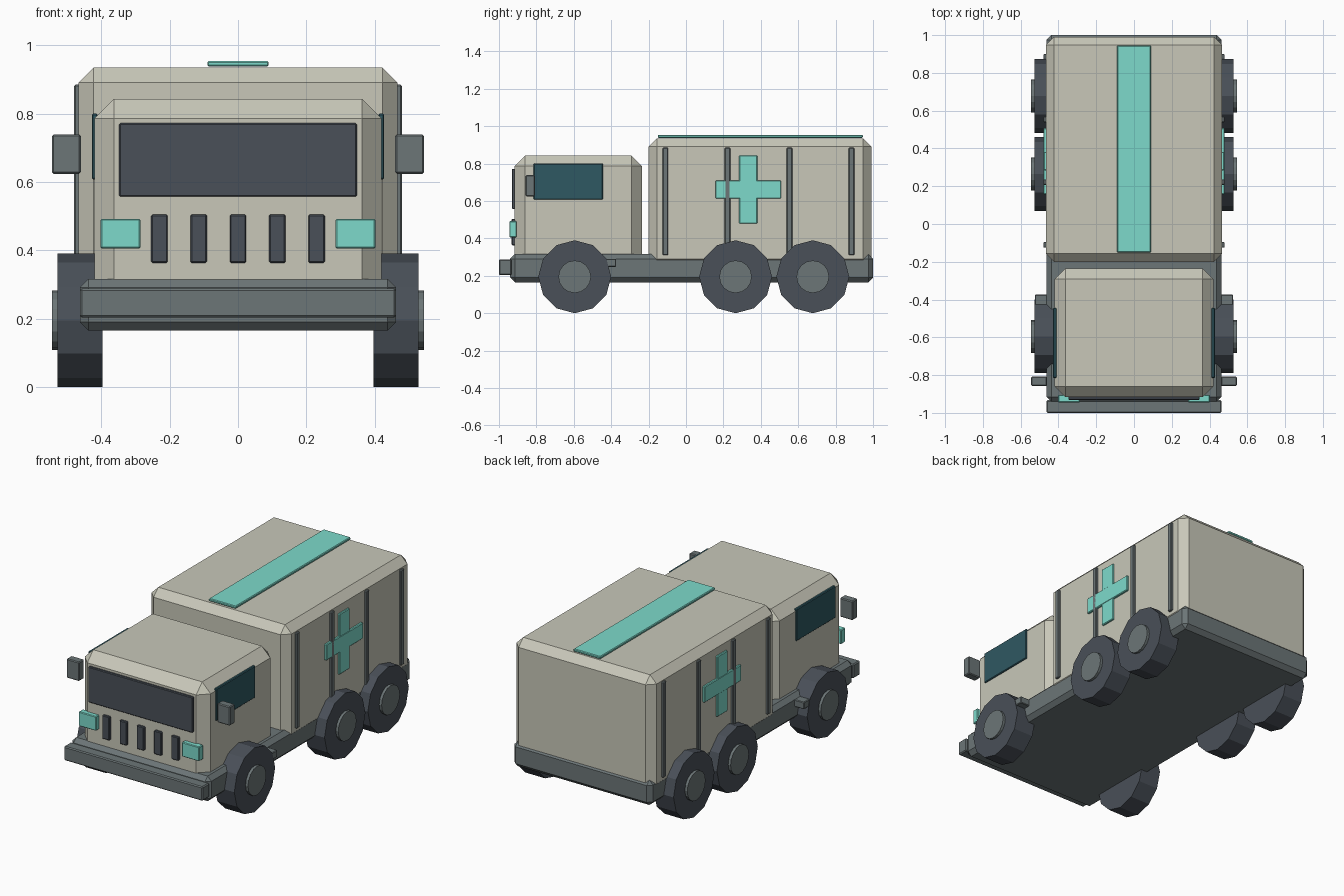
import bpy, bmesh, math
from mathutils import Matrix

if "Cube" in bpy.data.objects:
    bpy.data.objects.remove(bpy.data.objects["Cube"])


def material(name, r, g, b):
    m = bpy.data.materials.new(name)
    m.diffuse_color = (r, g, b, 1)
    m.use_nodes = True
    m.node_tree.nodes["Principled BSDF"].inputs["Base Color"].default_value = m.diffuse_color
    return m


CREAM = material("cream_paint", 0.58, 0.575, 0.485)
TEAL = material("teal_paint", 0.205, 0.70, 0.597)
DARK = material("dark_rubber", 0.067, 0.08, 0.098)
STEEL = material("steel", 0.15, 0.18, 0.185)
GLASS = material("blue_glass", 0.028, 0.098, 0.122)


def finish(name, bm, mat):
    me = bpy.data.meshes.new(name)
    bmesh.ops.recalc_face_normals(bm, faces=bm.faces)
    bm.to_mesh(me)
    bm.free()
    me.materials.append(mat)
    ob = bpy.data.objects.new(name, me)
    bpy.context.collection.objects.link(ob)
    return ob


def box(name, x, y, z, mat, bevel=0.004):
    """Chamfered box from (min, max) ranges."""
    bm = bmesh.new()
    bmesh.ops.create_cube(bm, size=1)
    for v in bm.verts:
        v.co = [(a + b) / 2 + c * (b - a) for (a, b), c in zip((x, y, z), v.co)]
    bmesh.ops.bevel(bm, geom=bm.edges[:], offset=bevel, segments=1,
                    affect='EDGES', clamp_overlap=True)
    return finish(name, bm, mat)


def pair(name, x, y, z, mat, bevel=0.004):
    """The same box on both sides of the truck."""
    box(name + "_right", x, y, z, mat, bevel)
    box(name + "_left", (-x[1], -x[0]), y, z, mat, bevel)


def disc(name, x0, x1, y, z, r, sides, mat):
    """Cylinder along x with one vertex at the top."""
    bm = bmesh.new()
    bmesh.ops.create_cone(bm, cap_ends=True, segments=sides, radius1=r, radius2=r,
                          depth=abs(x1 - x0))
    bmesh.ops.transform(bm, verts=bm.verts, matrix=Matrix.Translation(((x0 + x1) / 2, y, z))
                        @ Matrix.Rotation(math.pi / 2, 4, 'Y'))
    return finish(name, bm, mat)


# Main bodies
box("chassis", (-0.463, 0.463), (-0.94, 1.0), (0.165, 0.316), STEEL, 0.025)
box("front_bumper", (-0.463, 0.463), (-1.0, -0.933), (0.203, 0.288), STEEL, 0.006)
box("cab", (-0.42, 0.42), (-0.917, -0.235), (0.255, 0.843), CREAM, 0.057)
box("cargo_box", (-0.467, 0.467), (-0.2, 0.991), (0.245, 0.935), CREAM, 0.044)
box("roof_stripe", (-0.09, 0.09), (-0.15, 0.945), (0.938, 0.954), TEAL)

# Cab front
box("windshield", (-0.348, 0.348), (-0.931, -0.905), (0.557, 0.772), DARK)
for i in range(5):
    c = (i - 2) * 0.115
    box(f"grille_bar_{i + 1}", (c - 0.024, c + 0.024), (-0.932, -0.905), (0.363, 0.505), DARK)
pair("headlight", (0.286, 0.402), (-0.945, -0.905), (0.405, 0.492), TEAL)

# Cab sides
pair("side_window", (0.41, 0.428), (-0.815, -0.444), (0.607, 0.8), GLASS)
pair("mirror", (0.46, 0.545), (-0.857, -0.808), (0.624, 0.739), STEEL, 0.005)
pair("cab_step", (0.44, 0.525), (-0.75, -0.374), (0.248, 0.291), STEEL)

# Cargo box ribs and side cross
for i in range(4):
    c = -0.11 + i * 0.3317
    pair(f"rib_{i + 1}", (0.455, 0.48), (c - 0.015, c + 0.015), (0.31, 0.885), STEEL)
pair("cross_bar", (0.46, 0.48), (0.157, 0.508), (0.613, 0.71), TEAL)
pair("cross_post", (0.46, 0.478), (0.284, 0.382), (0.479, 0.844), TEAL)

# Wheels and hubs
for axle, y in (("front", -0.595), ("middle", 0.265), ("rear", 0.678)):
    for side, s in (("right", 1), ("left", -1)):
        disc(f"{axle}_wheel_{side}", s * 0.397, s * 0.528, y, 0.195, 0.195, 12, DARK)
        disc(f"{axle}_hub_{side}", s * 0.5, s * 0.544, y, 0.195, 0.087, 16, STEEL)
